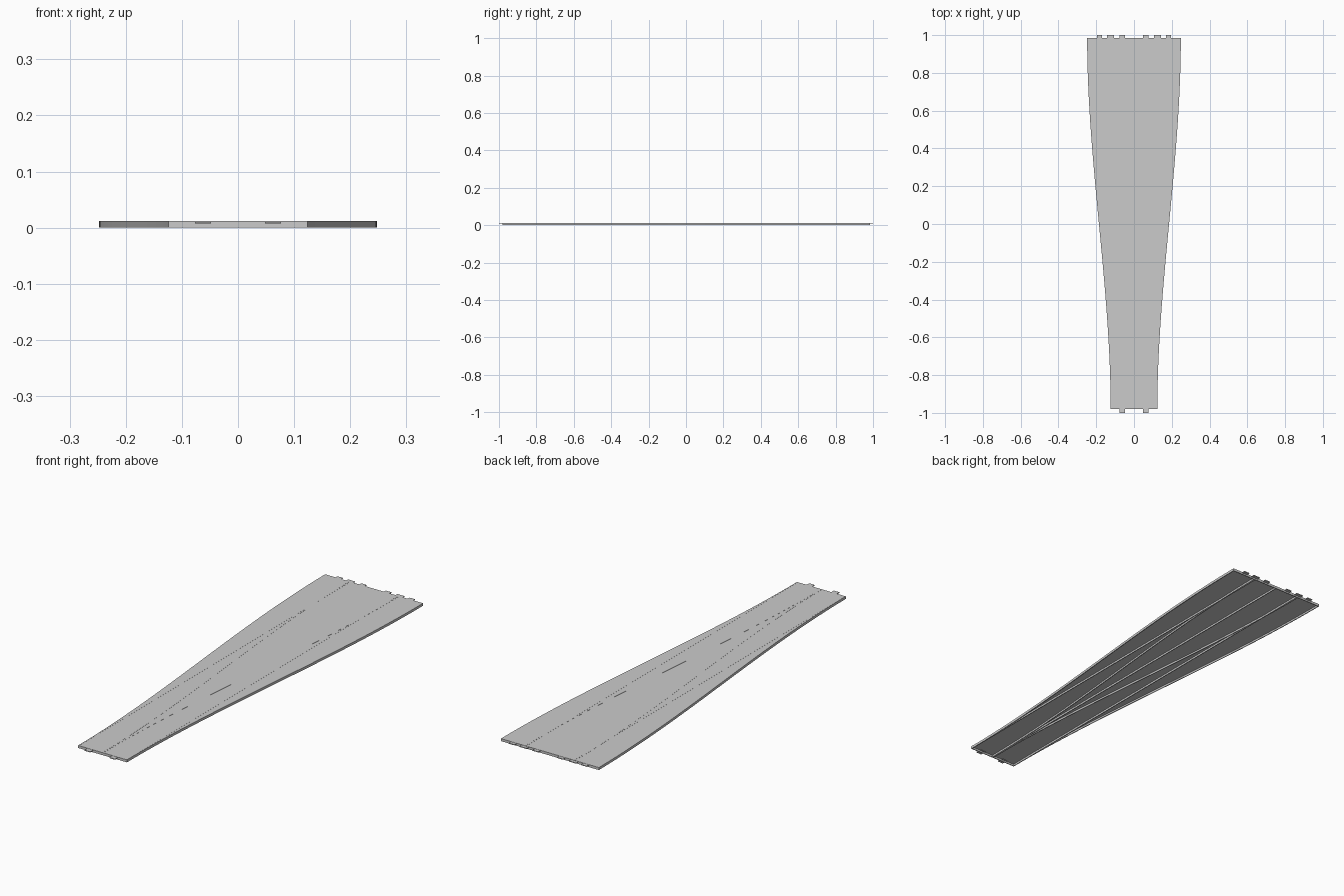
import bpy, bmesh

if "Cube" in bpy.data.objects:
    bpy.data.objects.remove(bpy.data.objects["Cube"])

Y0, Y1 = -0.98, 0.985      # ends of the deck, without tabs
TOP, UNDER = 0.0115, 0.0085
WALL = 0.004
STEPS = 40


def shift(y):
    """Sideways drift of the branching lane, 0 at the front to 0.1245 at the back."""
    t = (y - Y0) / (Y1 - Y0)
    return 0.1245 * t * t * (3 - 2 * t)


def strip(name, left, right, z0, z1):
    """Closed slab running front to back between two side curves."""
    bm = bmesh.new()
    rings = []
    for i in range(STEPS + 1):
        y = Y0 + (Y1 - Y0) * i / STEPS
        a, b = left(y), right(y)
        rings.append([bm.verts.new(p) for p in
                      ((a, y, z0), (b, y, z0), (b, y, z1), (a, y, z1))])
    for r, s in zip(rings, rings[1:]):
        for k in range(4):
            n = (k + 1) % 4
            bm.faces.new((r[k], r[n], s[n], s[k]))
    bm.faces.new(rings[0])
    bm.faces.new(rings[-1])
    bmesh.ops.recalc_face_normals(bm, faces=bm.faces)
    me = bpy.data.meshes.new(name)
    bm.to_mesh(me)
    bm.free()
    ob = bpy.data.objects.new(name, me)
    bpy.context.collection.objects.link(ob)
    return ob


def box(name, x0, x1, y0, y1, z0, z1):
    bpy.ops.mesh.primitive_cube_add(size=1, location=((x0 + x1) / 2, (y0 + y1) / 2, (z0 + z1) / 2))
    ob = bpy.context.object
    ob.name = name
    ob.scale = (x1 - x0, y1 - y0, z1 - z0)
    return ob


def edge(y):
    return 0.1235 + shift(y)


# Flared deck
strip("deck", lambda y: -edge(y), edge, UNDER, TOP)

# Centre rib under the deck
strip("centre_rib", lambda y: -WALL / 2, lambda y: WALL / 2, 0, TOP - 0.001)

for side, s in (("left", -1), ("right", 1)):
    # Outer rim follows the flare
    strip(side + "_rim", lambda y: s * (edge(y) - WALL), lambda y: s * edge(y), 0, TOP - 0.0005)
    # Edges of the straight lane and of the branching lane, just proud of the deck
    strip(side + "_straight_rib", lambda y: s * (0.1235 - WALL), lambda y: s * 0.1235, 0, TOP + 0.0004)
    strip(side + "_branch_rib", lambda y: s * shift(y), lambda y: s * (shift(y) + WALL), 0, TOP + 0.0004)
    # Connector tabs
    for i, (x, h) in enumerate(((0.0625, 0.014), (0.125, 0.018), (0.183, 0.014))):
        box(f"{side}_back_tab_{i}", s * x - h, s * x + h, Y1 - 0.01, 1.0, 0.007, TOP - 0.001)
    box(side + "_front_tab", s * 0.0625 - 0.014, s * 0.0625 + 0.014, -1.0, Y0 + 0.01, 0.007, TOP - 0.001)

# End walls closing the hollow underside
box("front_wall", -edge(Y0), edge(Y0), Y0, Y0 + WALL, 0, TOP - 0.001)
box("back_wall", -edge(Y1), edge(Y1), Y1 - WALL, Y1, 0, TOP - 0.001)
